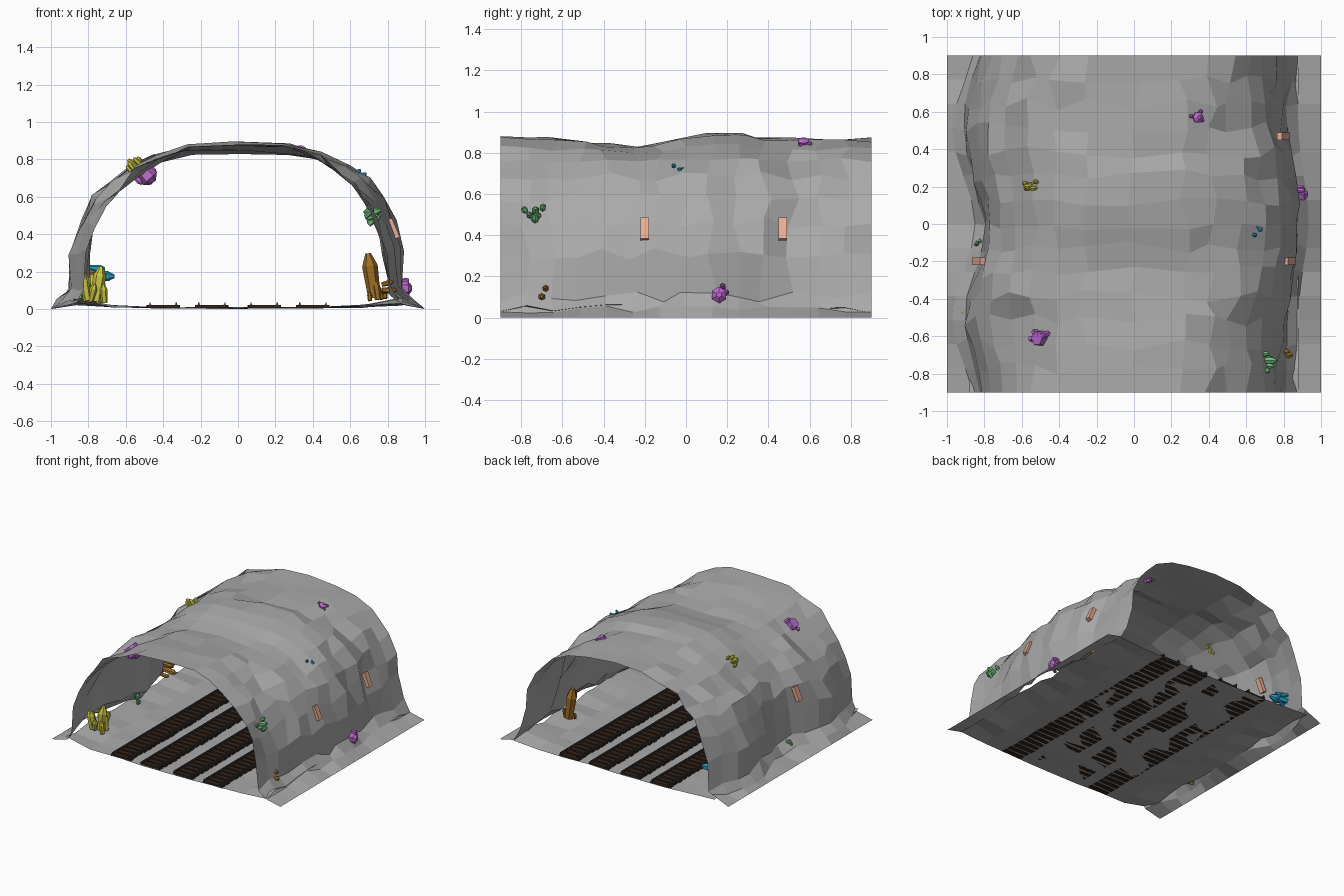
import bpy, bmesh, random
from math import cos, sin, pi, exp
from mathutils import Vector, Matrix

if "Cube" in bpy.data.objects:
    bpy.data.objects.remove(bpy.data.objects["Cube"])
random.seed(7)


def material(name, rgb):
    m = bpy.data.materials.new(name)
    m.diffuse_color = (*rgb, 1)
    m.use_nodes = True
    m.node_tree.nodes["Principled BSDF"].inputs["Base Color"].default_value = m.diffuse_color
    return m


COLOURS = {
    "yellow": material("yellow_crystal", (.62, .58, .06)),
    "blue": material("blue_crystal", (.02, .36, .58)),
    "purple": material("purple_crystal", (.5, .14, .62)),
    "green": material("green_crystal", (.16, .5, .2)),
    "amber": material("amber_crystal", (.35, .16, .02)),
}
ROCK = material("grey_rock", (.4, .4, .4))
WOOD = material("dark_wood", (.035, .018, .01))
IRON = material("rail_iron", (.05, .045, .045))
LAMP = material("lamp_glow", (.8, .42, .3))


def finish(bm, name, mat=None):
    bmesh.ops.recalc_face_normals(bm, faces=bm.faces)
    me = bpy.data.meshes.new(name)
    bm.to_mesh(me)
    bm.free()
    ob = bpy.data.objects.new(name, me)
    bpy.context.collection.objects.link(ob)
    if mat:
        me.materials.append(mat)


def box(bm, centre, size, rot=Matrix()):
    m = Matrix.Translation(centre) @ rot @ Matrix.Diagonal((*size, 1))
    bmesh.ops.create_cube(bm, size=1, matrix=m)


def loft(rows, name):
    bm = bmesh.new()
    grid = [[bm.verts.new(p) for p in row] for row in rows]
    for a, b in zip(grid, grid[1:]):
        for i in range(len(a) - 1):
            bm.faces.new((a[i], a[i + 1], b[i + 1], b[i]))
    finish(bm, name, ROCK)


def jit(a):
    return random.uniform(-a, a)


def bump(v, centre, width):
    return exp(-((v - centre) / width) ** 2)


# Rock arch: squarish half ellipse whose width and height drift along y
def half_width(y, side):
    if side < 0:
        return .865 - .06 * cos(2 * pi * y)
    return .825 + .06 * bump(y, .02, .3)


def ridge(y):
    return .868 + .04 * bump(y, .2, .16) - .04 * bump(y, -.3, .2) + .02 * abs(y) ** 6


STATIONS, ARC = 15, 17
ys = [-.9 + 1.8 * k / (STATIONS - 1) for k in range(STATIONS)]
rows = []
for k, y in enumerate(ys):
    rim = k in (0, STATIONS - 1)
    left, right = half_width(y, -1), half_width(y, 1)
    row = [(-1, y, 0), (-left - .045, y, .04 + jit(.02))]
    for i in range(ARC):
        a = pi - .05 - (pi - .1) * i / (ARC - 1)
        c, s = cos(a), sin(a)
        wide = right if c > 0 else left
        wide += (.85 - wide) * .4 * s
        x = wide * abs(c) ** .714 * (1 if c > 0 else -1)
        z = .86 * s ** .714
        z += (ridge(y) - .86) * s ** 9
        # bulging right wall panel, sunken left shoulder
        if x > .5 and .2 < z < .78:
            x += .02 if abs(y) < .4 else -.025
        dent = .06 * bump(y, -.6, .22) * bump(x, -.62, .2)
        x, z = x + dent, z - dent
        wall = abs(x) > .6
        row.append((x + jit(.017 if wall else .035), y if rim else y + jit(.035),
                    z + jit(.03 if wall else .012)))
    row += [(right + .05, y, .04 + jit(.02)), (1, y, 0)]
    rows.append(row)
loft(rows, "rock_arch")

# Tunnel floor rising slightly to the walls
loft([[(x / 100, y, .006 + jit(.005) + .04 * abs(x / 88) ** 5 * random.uniform(.3, 1.4))
       for x in range(-88, 89, 22)] for y in ys], "tunnel_floor")

# Four rail tracks
for t, cx in enumerate((-.4, -.14, .14, .4)):
    bm = bmesh.new()
    for n in range(32):
        rot = Matrix.Rotation(jit(.04), 4, 'Z')
        box(bm, (cx + jit(.004), -.873 + n * .0563, .013), (.17, .038, .016), rot)
    finish(bm, f"sleepers_{t + 1}", WOOD)
    bm = bmesh.new()
    for s in (-1, 1):
        box(bm, (cx + s * .07, 0, .022), (.014, 1.8, .006))
        box(bm, (cx + s * .07, 0, .029), (.007, 1.8, .014))
    finish(bm, f"rails_{t + 1}", IRON)

# Wall lamps leaning in from the rock
for side, name in ((-1, "left"), (1, "right")):
    for n, y in enumerate((-.2, .47)):
        bm = bmesh.new()
        box(bm, (side * (.83 if n == 0 else .8), y, .43), (.03, .04, .11),
            Matrix.Rotation(-.4 * side, 4, 'Y'))
        finish(bm, f"{name}_wall_lamp_{n + 1}", LAMP)


# Hexagonal crystal with a tapered tip
def crystal(bm, base, direction, length, radius, sides=6):
    rot = Vector((0, 0, 1)).rotation_difference(direction.normalized()).to_matrix()
    rings = []
    for h, r in ((0, .8), (.72, 1), (1, .35)):
        rings.append([bm.verts.new(base + rot @ Vector((
            radius * r * cos(2 * pi * i / sides), radius * r * sin(2 * pi * i / sides),
            h * length))) for i in range(sides)])
    for a, b in zip(rings, rings[1:]):
        for i in range(sides):
            j = (i + 1) % sides
            bm.faces.new((a[i], a[j], b[j], b[i]))
    bm.faces.new(rings[0][::-1])
    bm.faces.new(rings[-1])


# Crystal clusters: base, length, count, and the way they grow from the rock
def cluster(colour, base, length, count, grow):
    base = Vector(base)
    radial = Vector((base.x, 0, base.z ** 2)).normalized()
    d = {"out": radial, "in": -radial, "up": Vector((-.2 * base.x, 0, 1)).normalized()}[grow]
    spread = .03 + .15 * length
    bm = bmesh.new()
    for c in range(count):
        off, lean, k = Vector(), Vector(), 1
        if c:
            off = Vector((jit(spread), jit(spread), jit(spread)))
            off -= d * off.dot(d)
            lean = Vector((jit(.4), jit(.4), jit(.4)))
            k = random.uniform(.45, .9)
        fat = 2.4 if colour == "purple" and c == 0 else 1
        crystal(bm, base + off, d + lean, length * k, fat * (.15 * length * k + .006))
    low = min(v.co.z for v in bm.verts)
    bmesh.ops.translate(bm, verts=bm.verts, vec=(0, 0, max(0, -low)))
    finish(bm, f"{colour}_crystals", COLOURS[colour])


cluster("yellow", (-.76, -.63, .04), .19, 8, "up")
cluster("yellow", (-.54, .2, .75), .07, 6, "out")
cluster("yellow", (-.89, -.45, .07), .05, 3, "out")
cluster("blue", (-.8, .74, .18), .14, 5, "in")
cluster("blue", (-.8, .74, .22), .09, 3, "in")
cluster("blue", (.65, -.03, .7), .045, 7, "out")
cluster("purple", (-.52, -.61, .75), .1, 5, "in")
cluster("purple", (.33, .57, .83), .045, 6, "out")
cluster("purple", (.86, .16, .11), .07, 7, "out")
cluster("green", (.68, -.73, .5), .09, 8, "out")
cluster("green", (-.81, -.1, .05), .06, 5, "up")
cluster("amber", (.73, .42, .06), .24, 1, "up")
cluster("amber", (.75, .4, .05), .1, 5, "up")
cluster("amber", (.77, -.7, .1), .08, 3, "out")
cluster("amber", (-.84, .27, .15), .11, 5, "in")
